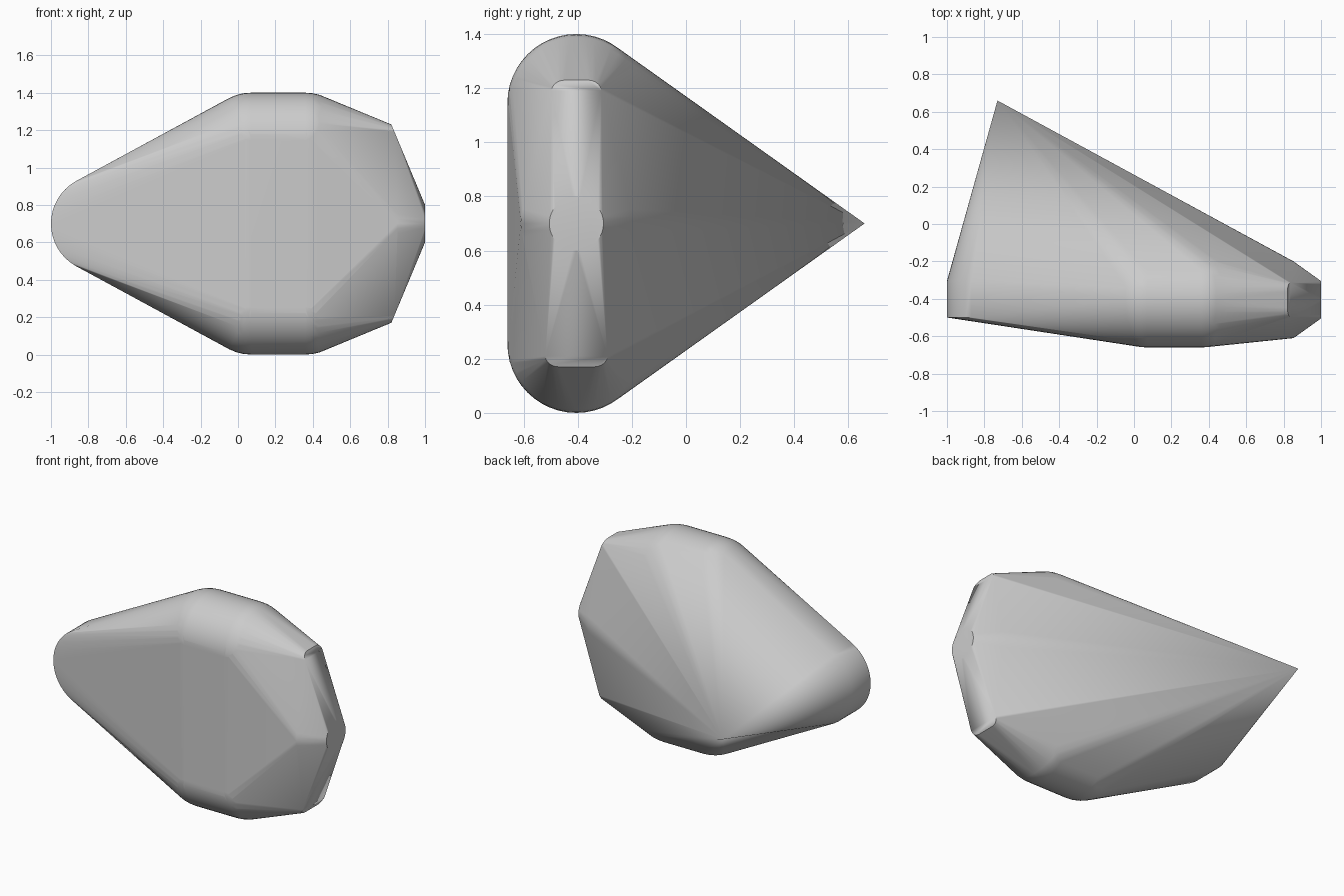
import bpy, bmesh, math
from mathutils import Matrix, Vector

cube = bpy.data.objects.get("Cube")
if cube:
    bpy.data.objects.remove(cube, do_unlink=True)

MID_Y, MID_Z = -0.405, 0.7
bm = bmesh.new()


def ball(x, z, radius):
    bmesh.ops.create_uvsphere(bm, u_segments=40, v_segments=24, radius=radius,
                              matrix=Matrix.Translation((x, MID_Y, z))
                              @ Matrix.Rotation(math.pi / 2, 4, 'X'))


def disc(centre, radius, axis):
    turn = Vector((0, 0, 1)).rotation_difference(Vector(axis)).to_matrix().to_4x4()
    bmesh.ops.create_circle(bm, segments=48, radius=radius,
                            matrix=Matrix.Translation(centre) @ turn)


# Four balls round the thick middle
for x in (0.07, 0.36):
    for side in (-1, 1):
        ball(x, MID_Z + side * 0.445, 0.255)

# Short drum at the narrow end
for y in (-0.5, -0.305):
    disc((-0.74, y, MID_Z), 0.26, (0, 1, 0))

# Tapered nub at the blunt end
disc((0.853, MID_Y, MID_Z), 0.205, (1, 0, 0))
disc((1.0, MID_Y, MID_Z), 0.1, (1, 0, 0))

# Rounded ends of the two slanted strips, the lower one wider
for side, half in ((1, 0.092), (-1, 0.115)):
    for y_side in (-1, 1):
        for i in range(6):
            a = math.radians(18 * i)
            y = half - 0.05 + 0.05 * math.cos(a)
            drop = 0.04 * (1 - math.sin(a))
            bm.verts.new((0.82 + 0.42 * drop, MID_Y + y_side * y,
                          MID_Z + side * (0.53 - drop)))

# Sharp rear tip
bm.verts.new((-0.73, 0.66, MID_Z))

# Wrap one convex skin around all the parts
hull = bmesh.ops.convex_hull(bm, input=bm.verts[:])
bmesh.ops.delete(bm, geom=[v for v in bm.verts if not v.link_faces], context='VERTS')
inner = {g for g in hull["geom_interior"] + hull["geom_unused"] if g.is_valid}
bmesh.ops.delete(bm, geom=[g for g in inner if isinstance(g, bmesh.types.BMVert)],
                 context='VERTS')
bmesh.ops.dissolve_limit(bm, angle_limit=math.radians(0.5),
                         verts=bm.verts[:], edges=bm.edges[:])
bmesh.ops.recalc_face_normals(bm, faces=bm.faces[:])

mesh = bpy.data.meshes.new("convex_body")
bm.to_mesh(mesh)
bm.free()
body = bpy.data.objects.new("convex_body", mesh)
bpy.context.collection.objects.link(body)

# Plain grey finish
grey = bpy.data.materials.new("plain_grey")
grey.use_nodes = True
colour = (0.6, 0.6, 0.6, 1)
grey.diffuse_color = colour
grey.node_tree.nodes["Principled BSDF"].inputs["Base Color"].default_value = colour
mesh.materials.append(grey)

# Smooth curves, keep the hard edges
bpy.ops.object.select_all(action='DESELECT')
body.select_set(True)
bpy.context.view_layer.objects.active = body
bpy.ops.object.shade_smooth_by_angle(angle=math.radians(30))
weighted = body.modifiers.new("weighted_normals", 'WEIGHTED_NORMAL')
weighted.keep_sharp = True
